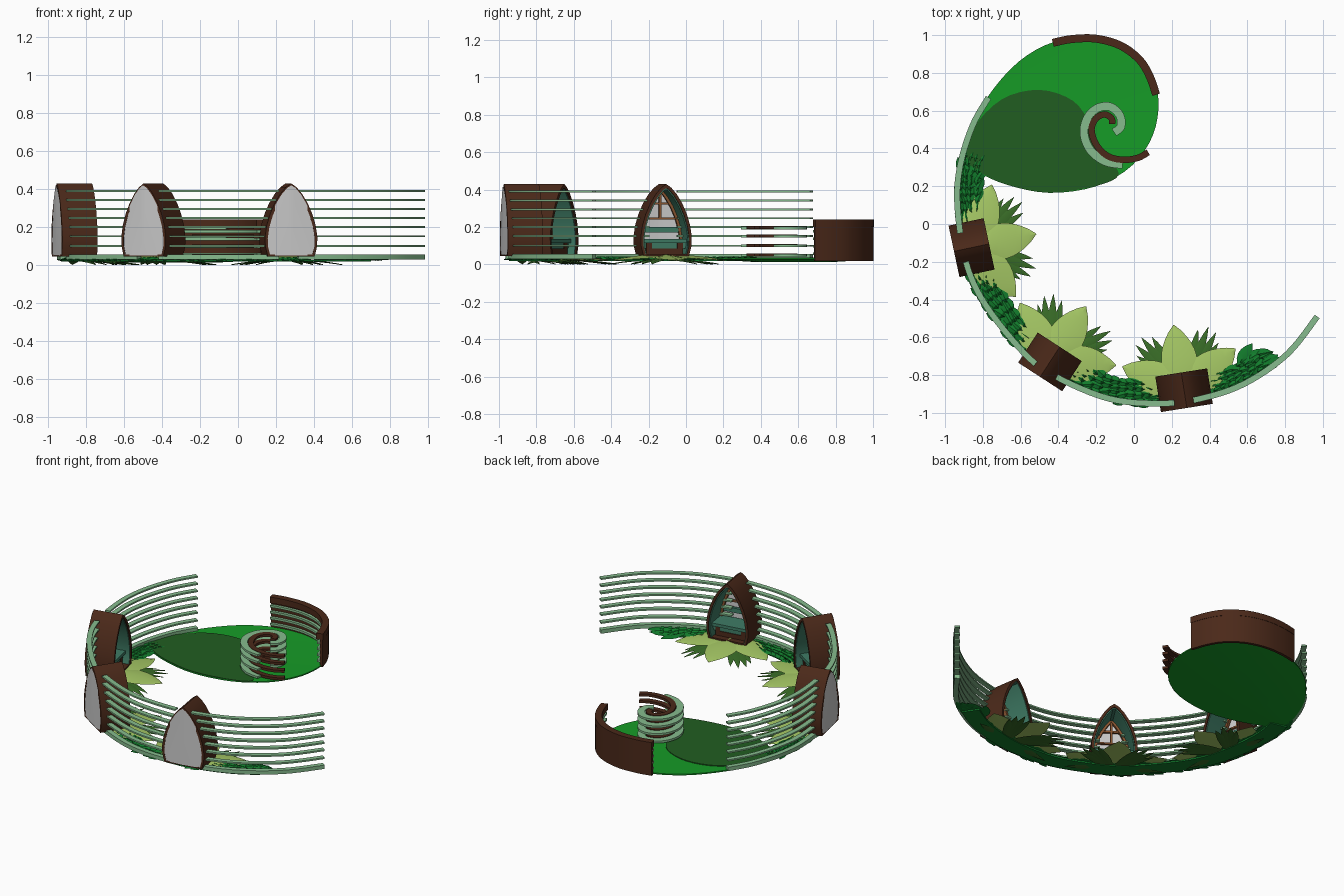
import bpy, bmesh, math, random
from mathutils import Vector, Matrix

if "Cube" in bpy.data.objects:
    bpy.data.objects.remove(bpy.data.objects["Cube"])
random.seed(4)
mats = {}
COL = dict(brown=(.07, .022, .01), mint=(.24, .5, .27), green=(.008, .33, .02), dark=(.015, .11, .015),
           hedge=(.006, .2, .025), lime=(.38, .58, .13), spike=(.04, .15, .02), teal=(.05, .2, .13), wood=(.25, .09, .03))


def make(name, verts, faces, color=None, mw=None):
    bm = bmesh.new()
    vs = [bm.verts.new(v) for v in verts]
    for f in faces:
        bm.faces.new([vs[i] for i in f])
    bmesh.ops.recalc_face_normals(bm, faces=bm.faces)
    me = bpy.data.meshes.new(name)
    bm.to_mesh(me)
    bm.free()
    ob = bpy.data.objects.new(name, me)
    bpy.context.collection.objects.link(ob)
    if color:
        if color not in mats:
            mats[color] = bpy.data.materials.new(color)
            mats[color].diffuse_color = (*COL[color], 1)
        me.materials.append(mats[color])
    if mw:
        ob.matrix_world = mw
    return ob


def spline(pts, n=6, closed=False):
    """Catmull-Rom resampling of 2D points"""
    p = [Vector(q) for q in pts]
    m = len(p)
    get = (lambda i: p[i % m]) if closed else (lambda i: p[max(0, min(m - 1, i))])
    out = []
    for i in range(m if closed else m - 1):
        a, b, c, d = (get(i + k) for k in (-1, 0, 1, 2))
        for j in range(n):
            t = j / n
            out.append(.5 * (2 * b + (c - a) * t + (2 * a - 5 * b + 4 * c - d) * t * t + (3 * b - a - 3 * c + d) * t ** 3))
    return out if closed else out + [p[-1]]


def normals(path):
    r = []
    for i in range(len(path)):
        d = (path[min(i + 1, len(path) - 1)] - path[max(i - 1, 0)]).normalized()
        r.append(Vector((-d.y, d.x)))
    return r


def strips(name, path, o0, o1, levels, color):
    """Boxes swept along a 2D path between side offsets o0, o1; one per (z0, z1)"""
    V, F = [], []
    nr = normals(path)
    for z0, z1 in levels:
        b = len(V)
        for p, n in zip(path, nr):
            for o, z in ((o0, z0), (o1, z0), (o1, z1), (o0, z1)):
                V.append((*(p + n * o), z))
        for i in range(len(path) - 1):
            for k in range(4):
                k2 = (k + 1) % 4
                F.append((b + 4 * i + k, b + 4 * i + k2, b + 4 * i + 4 + k2, b + 4 * i + 4 + k))
        e = b + 4 * (len(path) - 1)
        F += [(b, b + 1, b + 2, b + 3), (e, e + 1, e + 2, e + 3)]
    return make(name, V, F, color)


def leaf(V, F, base, ang, length, width, z0, z1, ridge, n=8):
    """Pointed leaf with a raised midrib and a thin keel underneath"""
    b = len(V)
    c, s = math.cos(ang), math.sin(ang)
    for i in range(n + 1):
        t = i / n
        w = width / 2 * (math.sin(math.pi * t ** .9) ** .8 if 0 < t < 1 else .02)
        z = z0 + (z1 - z0) * t * t
        for u, dz in ((-w, 0), (0, ridge * (1 - t * .8)), (w, 0), (0, -.003)):
            V.append((base[0] + c * t * length - s * u, base[1] + s * t * length + c * u, max(0, z + dz)))
    for i in range(n):
        for k in range(4):
            k2 = (k + 1) % 4
            F.append((b + 4 * i + k, b + 4 * i + k2, b + 4 * i + 4 + k2, b + 4 * i + 4 + k))
    F += [(b, b + 1, b + 2, b + 3), tuple(b + 4 * n + k for k in range(4))]


# Curved fence rails, broken at each pod
arc = spline([(.97, -.49), (.81, -.69), (.585, -.845), (.35, -.925), (.14, -.95), (-.13, -.925), (-.41, -.81),
              (-.575, -.69), (-.785, -.43), (-.89, -.2), (-.935, .1), (-.92, .31), (-.855, .52), (-.77, .67)], 6)
near = lambda x, y: min(range(len(arc)), key=lambda i: (arc[i] - Vector((x, y))).length)
LEV = [(.03, .055)] + [(z - .005, z + .005) for z in (.1, .152, .2, .247, .295, .342, .39)]
for k, (a, b) in enumerate([((.97, -.49), (.33, -.93)), ((.22, -.945), (-.41, -.81)),
                            ((-.53, -.73), (-.9, -.19)), ((-.915, -.06), (-.77, .67))]):
    strips("fence_rails_%d" % k, arc[near(*a):near(*b) + 1], -.016, .016, LEV, "mint")

# Leafy bed along the inside of the fence
i0, i1 = near(.72, -.76), near(-.92, .33)
bed = arc[i0:i1 + 1]
nb = normals(bed)
strips("hedge_bed", bed, -.115, -.005, [(.018, .028)], "hedge")
V, F = [], []
for i, (p, n) in enumerate(zip(bed, nb)):
    d = math.atan2(-n.x, n.y)
    for k in range(4):
        q = p - n * (.02 + .027 * k)
        flip = math.pi if i < len(bed) * .12 else 0
        leaf(V, F, q, math.atan2(-n.x, n.y) + flip + random.uniform(-.3, .3) + .25 - .15 * k,
             .085, .05, .03, .026 + .002 * (k % 2), .014, 4)
for q, a in (((.55, -.75), 1.0), ((.58, -.75), .7), ((.64, -.76), .5), ((.66, -.76), .35), ((-.87, .2), 1.4), ((-.86, .22), 1.7)):
    leaf(V, F, q, a, .14, .07, .03, .03, .014, 5)
make("hedge_leaves", V, F, "hedge")

# Pods
half = [(0, .43), (.028, .41), (.058, .375), (.088, .325), (.112, .27), (.13, .21), (.139, .15), (.138, .1), (.126, .052)]


def ring(inset):
    cz = .2
    h = [(max(0, x - inset) if x else 0, z - inset * (1.6 if x == 0 else .6 if z > .1 else 0)) for x, z in half]
    return [(-x, z) for x, z in h[::-1]] + h[1:]


def shell(name, i0, i1, y0, y1, color, mw):
    A, B = ring(i0), ring(i1)
    V, F = [], []
    for (ax, az), (bx, bz) in zip(A, B):
        V += [(ax, y0, az), (ax, y1, az), (bx, y1, bz), (bx, y0, bz)]
    for i in range(len(A) - 1):
        for k in range(4):
            k2 = (k + 1) % 4
            F.append((4 * i + k, 4 * i + k2, 4 * i + 4 + k2, 4 * i + 4 + k))
    e = 4 * len(A) - 4
    F += [(0, 1, 2, 3), (e, e + 1, e + 2, e + 3)]
    make(name, V, F, color, mw)


def boxes(name, bs, color, mw):
    V, F = [], []
    for x0, x1, y0, y1, z0, z1 in bs:
        b = len(V)
        V += [(x, y, z) for x in (x0, x1) for y in (y0, y1) for z in (z0, z1)]
        F += [tuple(b + i for i in f) for f in ((0, 1, 3, 2), (4, 5, 7, 6), (0, 1, 5, 4), (2, 3, 7, 6), (0, 2, 6, 4), (1, 3, 7, 5))]
    make(name, V, F, color, mw)


for k, (cx, cy, deg) in enumerate([(.265, -.88, 9), (-.445, -.73, -33), (-.86, -.125, -78)]):
    a = math.radians(deg)
    mw = Matrix.Translation((cx, cy, 0)) @ Matrix.Rotation(a, 4, 'Z')
    shell("pod_shell_%d" % k, 0, .014, -.095, .095, "brown", mw)
    shell("pod_lining_%d" % k, .0145, .02, -.085, .088, "teal", mw)
    shell("window_frame_%d" % k, .02, .032, -.075, -.055, "wood", mw)
    # folded back panel
    r = ring(.006)
    m = len(r) // 2
    V = [(x, -.092 - .008 * (1 - abs(x) / .14), z) for x, z in r] + [(0, -.1, .052)]
    make("pod_back_%d" % k, V, [tuple(range(m + 1)) + (len(r),), tuple(range(m, len(r) + 1))], None, mw)
    boxes("window_bars_%d" % k, [(-.006, .006, -.075, -.06, .25, .405), (-.075, .075, -.075, -.06, .32, .332),
                                 (-.105, .105, -.075, -.06, .24, .25)], "wood", mw)
    boxes("pod_bench_%d" % k, [(-.12, .12, -.07, .06, .115, .135), (-.12, .12, -.08, -.06, .17, .2),
                               (-.118, .118, .03, .045, .085, .115)], "teal", mw)
    boxes("pod_floor_%d" % k, [(-.125, .125, -.095, .09, .045, .055), (-.1, -.07, -.04, .05, .055, .115),
                               (.07, .1, -.04, .05, .055, .115), (-.07, .07, .035, .05, .055, .085)], "brown", mw)
    # flower petals and spiky leaves under the pod
    inn = a + math.pi / 2
    V, F = [], []
    for da in (-60, 0, 60):
        leaf(V, F, (cx, cy), inn + math.radians(da), .35, .19, .038, .022, .022, 10)
    make("petals_%d" % k, V, F, "lime")
    V, F = [], []
    for s in (-1, 1):
        for da, ln in ((22, .33), (30, .36), (38, .35), (45, .31), (80, .3)):
            leaf(V, F, (cx, cy), inn + s * math.radians(da), ln, .055, .026, .003, .008, 8)
    make("spiky_leaves_%d" % k, V, F, "spike")

# Leaf-shaped platform with a dark inlay
out = spline([(-.89, .35), (-.86, .5), (-.77, .68), (-.61, .86), (-.42, .965), (-.2, .985), (-.02, .92), (.09, .79), (.13, .65),
              (.1, .47), (-.01, .31), (-.2, .2), (-.45, .165), (-.68, .21), (-.83, .28)], 4, True)
N = len(out)
cen = Vector((-.38, .58))
V, F = [], []
for sc, z in ((.5, .03), (1, .034), (1, .026), (.5, .013)):
    V += [(*(cen + (p - cen) * sc), z) for p in out]
for r in range(3):
    F += [(r * N + i, r * N + (i + 1) % N, r * N + N + (i + 1) % N, r * N + N + i) for i in range(N)]
F += [tuple(range(N)), tuple(range(3 * N, 4 * N))]
make("platform", V, F, "green")
inl = spline([(-.885, .35), (-.855, .5), (-.7, .66), (-.5, .71), (-.32, .65), (-.23, .52), (-.17, .38), (-.08, .265),
              (-.2, .202), (-.45, .167), (-.68, .212), (-.825, .282)], 4, True)
N = len(inl)
V = [(*p, z) for z in (.032, .037) for p in inl]
make("platform_inlay", V, [tuple(range(N)), tuple(range(N, 2 * N))] +
     [(i, (i + 1) % N, N + (i + 1) % N, N + i) for i in range(N)], "dark")

# Curved wall at the back with inner slats
wall = spline([(-.43, .96), (-.33, .98), (-.2, .982), (-.07, .945), (.03, .87), (.085, .78), (.118, .685)], 5)
strips("wall", wall, .0, .018, [(.02, .24)], "brown")
strips("wall_cap", wall, -.022, .02, [(.2, .24)], "brown")
strips("wall_slats", wall, -.018, .002, [(z, z + .014) for z in (.05, .09, .13, .17)], "mint")

# Spiral seat: mint outer slats with brown inner slats
SL = [(z - .007, z + .007) for z in (.05, .1, .15, .195)]
strips("spiral_outer", spline([(-.06, .315), (-.15, .33), (-.23, .39), (-.265, .48), (-.245, .565), (-.19, .615), (-.125, .62),
                               (-.075, .575), (-.07, .515), (-.105, .485)], 5), -.022, .022, SL, "mint")
strips("spiral_inner", spline([(.075, .38), (.02, .35), (-.06, .34), (-.14, .36), (-.2, .42), (-.225, .5), (-.2, .56), (-.155, .58),
                               (-.12, .56), (-.115, .53)], 5), -.017, .017, [(z0 + .001, z1 + .003) for z0, z1 in SL], "brown")

bpy.ops.object.select_all(action='SELECT')
bpy.context.view_layer.objects.active = bpy.data.objects["platform"]
bpy.ops.object.shade_smooth_by_angle(angle=math.radians(30))

for m in bpy.data.materials:
    if m.users and not m.is_grease_pencil:
        m.use_nodes = True
        m.node_tree.nodes["Principled BSDF"].inputs["Base Color"].default_value = m.diffuse_color
